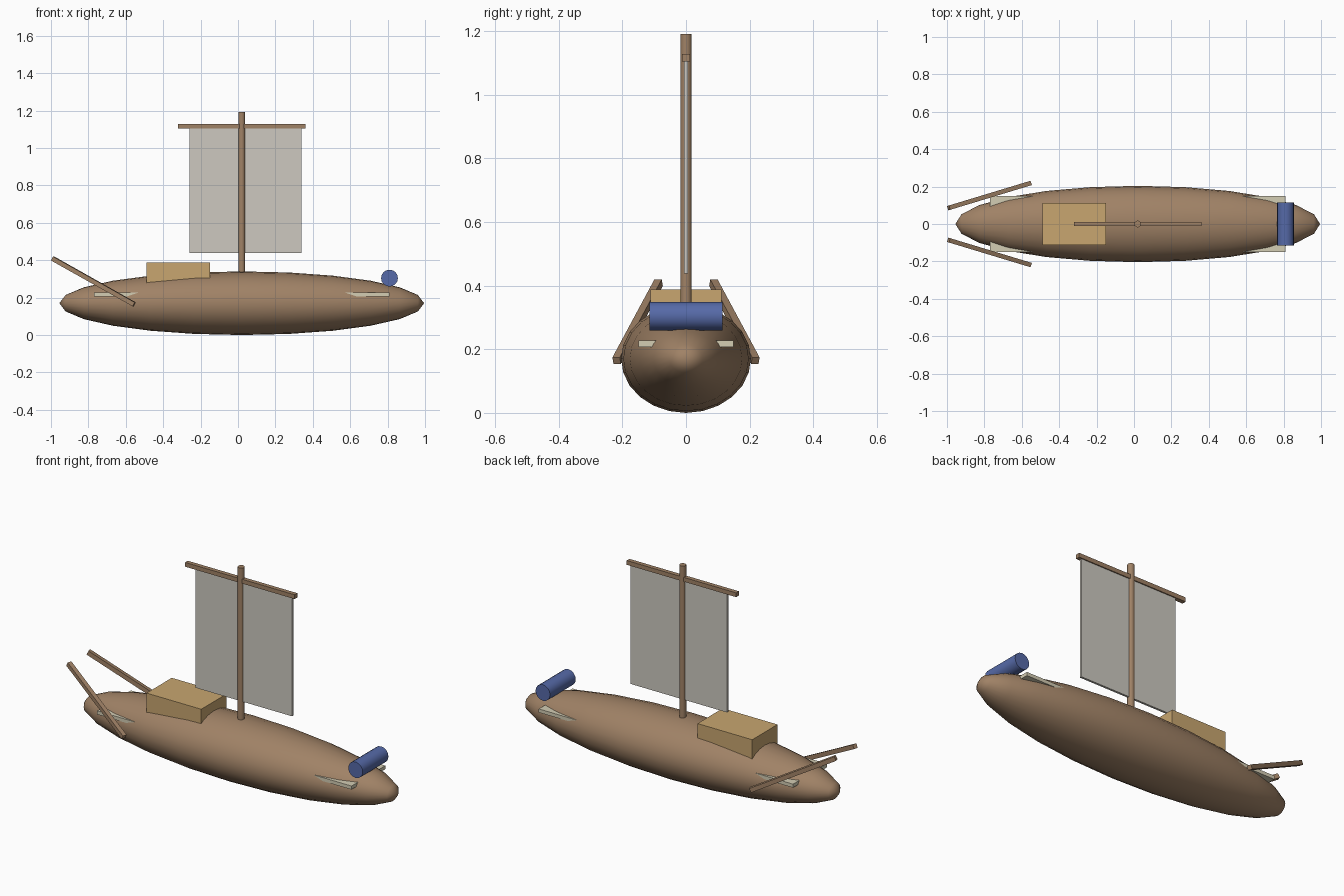
import bpy, math
from mathutils import Vector

if "Cube" in bpy.data.objects:
    bpy.data.objects.remove(bpy.data.objects["Cube"])


def material(name, rgb):
    m = bpy.data.materials.new(name)
    lin = [((c / 255 + 0.055) / 1.055) ** 2.4 for c in rgb]
    m.diffuse_color = (*lin, 1)
    m.use_nodes = True
    m.node_tree.nodes["Principled BSDF"].inputs["Base Color"].default_value = m.diffuse_color
    return m


wood = material("brown wood", (160, 130, 102))
reed = material("tan reed", (200, 166, 112))
cloth = material("grey sailcloth", (205, 201, 192))
plank = material("pale planks", (212, 205, 180))
blue = material("blue cloth", (86, 106, 168))


def finish(name, mat, smooth=False):
    ob = bpy.context.object
    ob.name = name
    bpy.ops.object.transform_apply(location=False, rotation=True, scale=True)
    ob.data.materials.append(mat)
    if smooth:
        bpy.ops.object.shade_smooth_by_angle(angle=math.radians(40))
    return ob


def box(name, lo, hi, mat):
    lo, hi = Vector(lo), Vector(hi)
    bpy.ops.mesh.primitive_cube_add(size=1, location=(lo + hi) / 2)
    bpy.context.object.scale = hi - lo
    return finish(name, mat)


def beam(name, a, b, width, mat):
    a, b = Vector(a), Vector(b)
    bpy.ops.mesh.primitive_cube_add(size=1, location=(a + b) / 2)
    ob = bpy.context.object
    ob.rotation_euler = (b - a).to_track_quat('X', 'Z').to_euler()
    ob.scale = ((b - a).length, width, width)
    return finish(name, mat)


def cylinder(name, centre, radius, length, mat, rotation=(0, 0, 0)):
    bpy.ops.mesh.primitive_cylinder_add(vertices=16, radius=radius, depth=length,
                                        location=centre, rotation=rotation)
    return finish(name, mat, True)


# Hull: long ellipsoid with its poles at bow and stern
bpy.ops.mesh.primitive_uv_sphere_add(segments=24, ring_count=12, radius=1,
                                     location=(0.02, 0, 0.17),
                                     rotation=(0, math.pi / 2, 0))
bpy.context.object.scale = (0.17, 0.204, 0.975)
finish("hull", wood, True)

# Deck slab, poking through the hull near both ends
box("deck", (-0.77, -0.15, 0.207), (0.81, 0.15, 0.227), plank)

# Cabin on the deck
box("cabin", (-0.49, -0.112, 0.227), (-0.15, 0.112, 0.387), reed)

# Mast, yard and sail
cylinder("mast", (0.02, 0, 0.709), 0.018, 0.964, wood)
box("yard", (-0.32, -0.012, 1.104), (0.36, 0.012, 1.128), wood)
box("sail", (-0.26, -0.006, 0.438), (0.34, 0.006, 1.108), cloth)

# Rolled cloth across the bow
cylinder("bow_roll", (0.81, 0, 0.304), 0.045, 0.228, blue, (math.pi / 2, 0, 0))

# Steering oars on both sides of the stern
for side, label in ((-1, "front"), (1, "back")):
    beam(label + "_steering_oar", (-0.991, side * 0.086, 0.409),
         (-0.555, side * 0.218, 0.164), 0.024, wood)
